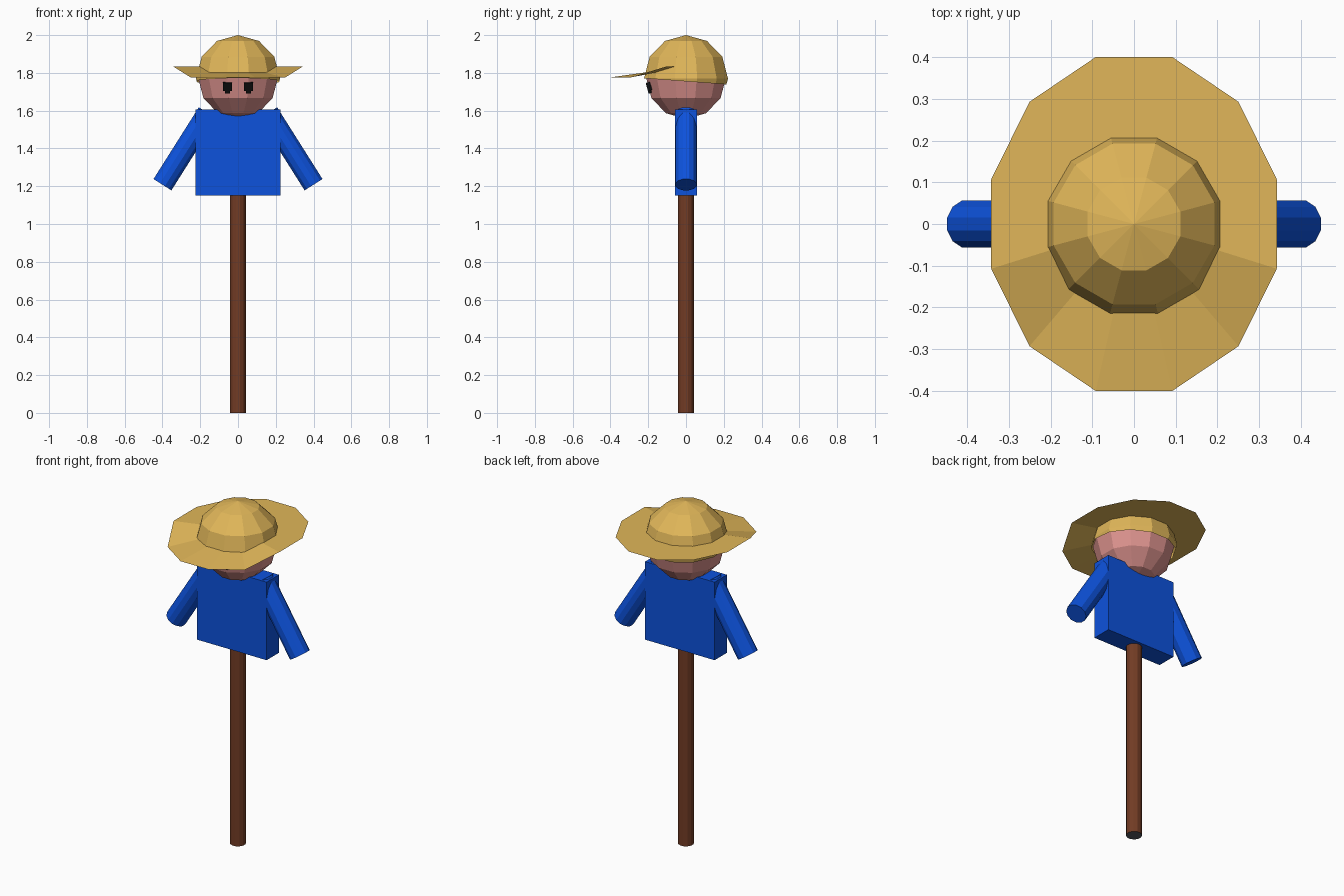
import bpy, bmesh, math
from mathutils import Vector, Matrix

if "Cube" in bpy.data.objects:
    bpy.data.objects.remove(bpy.data.objects["Cube"], do_unlink=True)


def material(name, rgb):
    m = bpy.data.materials.new(name)
    m.use_nodes = True
    col = (*rgb, 1.0)
    m.diffuse_color = col
    b = m.node_tree.nodes["Principled BSDF"]
    b.inputs["Base Color"].default_value = col
    b.inputs["Roughness"].default_value = 0.9
    return m


STRAW = material("straw yellow", (0.75, 0.47, 0.10))
SKIN = material("skin pink", (0.72, 0.29, 0.27))
BLUE = material("shirt blue", (0.004, 0.085, 0.72))
WOOD = material("wood brown", (0.17, 0.045, 0.018))
GREY = material("dark grey", (0.09, 0.10, 0.12))
BLACK = material("eye black", (0.004, 0.004, 0.004))


def make(name, bm, *mats):
    me = bpy.data.meshes.new(name)
    bm.to_mesh(me)
    bm.free()
    for m in mats:
        me.materials.append(m)
    ob = bpy.data.objects.new(name, me)
    bpy.context.collection.objects.link(ob)
    return ob


def add_box(bm, size, matrix):
    bmesh.ops.create_cube(bm, size=1, matrix=matrix @ Matrix.Diagonal((*size, 1)))


def cylinder(a, b, radius, sides=12):
    """Capped prism from a to b with flat sides facing the axes."""
    a, b = Vector(a), Vector(b)
    bm = bmesh.new()
    rot = (b - a).to_track_quat('Z', 'Y').to_matrix().to_4x4()
    bmesh.ops.create_cone(
        bm, cap_ends=True, segments=sides, radius1=radius, radius2=radius,
        depth=(b - a).length,
        matrix=Matrix.Translation((a + b) / 2) @ rot @ Matrix.Rotation(math.pi / sides, 4, 'Z'))
    return bm


def sphere(radius, z):
    bm = bmesh.new()
    bmesh.ops.create_uvsphere(
        bm, u_segments=12, v_segments=6, radius=radius,
        matrix=Matrix.Translation((0, 0, z)) @ Matrix.Rotation(math.radians(15), 4, 'Z'))
    return bm


# Pole with a dark underside
bm = cylinder((0, 0, 0), (0, 0, 1.3), 0.043)
bm.normal_update()
for f in bm.faces:
    f.material_index = 1 if f.normal.z < -0.9 else 0
make("pole", bm, WOOD, GREY)

# Body
bm = bmesh.new()
add_box(bm, (0.45, 0.114, 0.456), Matrix.Translation((0, 0, 1.379)))
make("body", bm, BLUE)

# Arms slope out and down from the shoulders
for side, name in ((1, "left_arm"), (-1, "right_arm")):
    make(name, cylinder((side * 0.16, 0, 1.588), (side * 0.40, 0, 1.208), 0.058), BLUE)

# Head
make("head", sphere(0.219, 1.776), SKIN)

# Eyes: tilted blocks lying on the face, each with a small lower notch
for side, name in ((1, "left_eye"), (-1, "right_eye")):
    bm = bmesh.new()
    base = Matrix.Translation((side * 0.055, -0.193, 1.729)) @ Matrix.Rotation(math.radians(15), 4, 'X')
    add_box(bm, (0.048, 0.03, 0.044), base)
    add_box(bm, (0.026, 0.03, 0.014), base @ Matrix.Translation((0, 0, -0.029)))
    make(name, bm, BLACK)

# Hat crown: dome cut by a plane that dips toward the back
bm = sphere(0.23, 1.77)
bmesh.ops.bisect_plane(bm, geom=bm.verts[:] + bm.edges[:] + bm.faces[:],
                       plane_co=(0, 0, 1.755), plane_no=(0, 0.075, 1), clear_inner=True)
make("hat_crown", bm, STRAW)

# Hat brim: thin twelve-sided oval with a drooping front
bm = bmesh.new()
centre = bm.verts.new((0, 0, 1.833))
rim = []
for i in range(12):
    a = math.radians(15 + 30 * i)
    x, y = 0.354 * math.cos(a), 0.414 * math.sin(a)
    z = 1.776 if y < -0.2 else 1.833
    rim.append(bm.verts.new((x, y, z)))
for i in range(12):
    bm.faces.new((centre, rim[i], rim[(i + 1) % 12]))
make("hat_brim", bm, STRAW)
